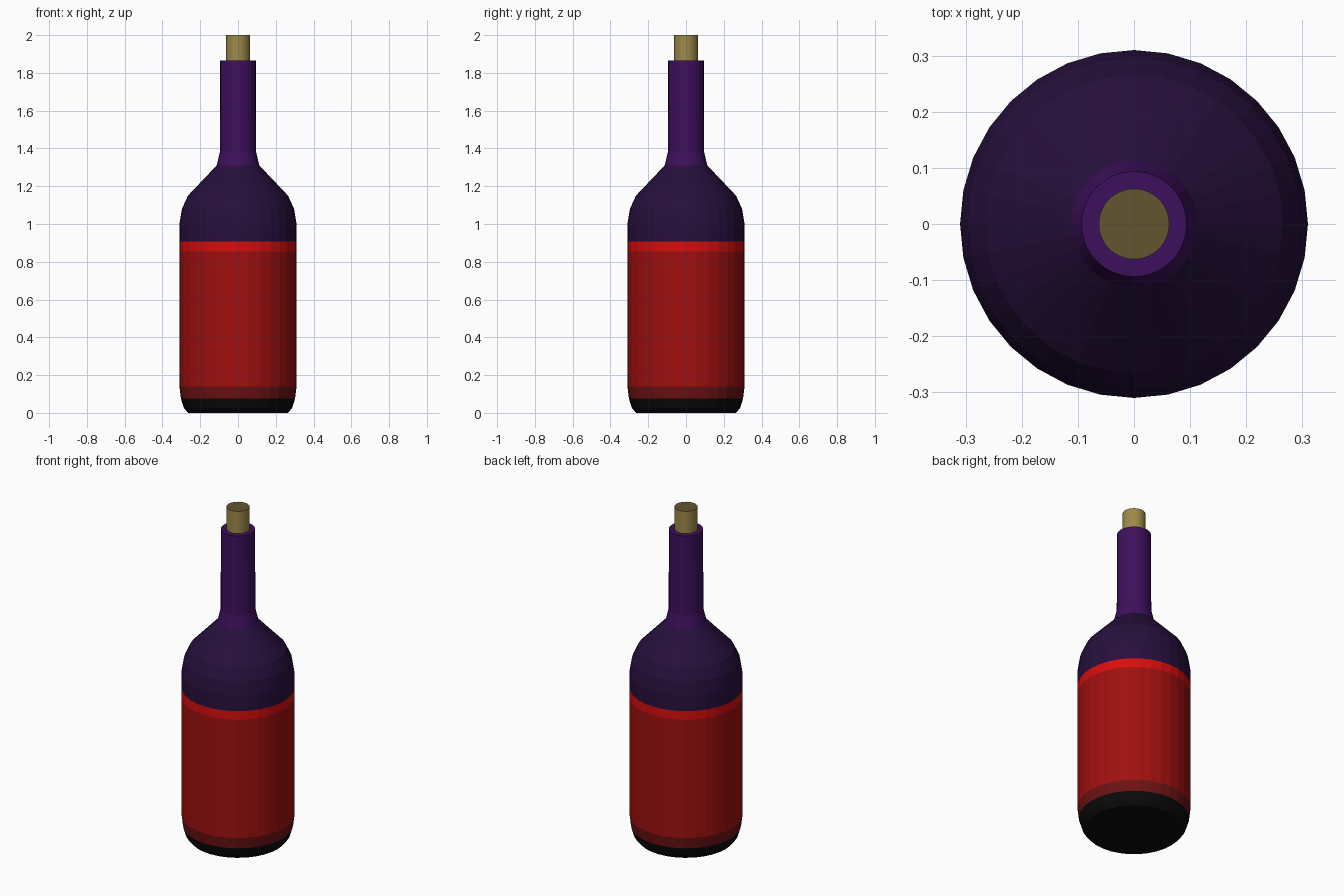
import bpy, bmesh, math

if "Cube" in bpy.data.objects:
    bpy.data.objects.remove(bpy.data.objects["Cube"])

SIDES = 32


def material(name, rgb):
    m = bpy.data.materials.new(name)
    m.diffuse_color = (*rgb, 1)
    m.use_nodes = True
    m.node_tree.nodes["Principled BSDF"].inputs["Base Color"].default_value = m.diffuse_color
    return m


black = material("black_base", (0.003, 0.003, 0.003))
dark_red = material("dark_red", (0.15, 0.006, 0.006))
red = material("label_red", (0.35, 0.005, 0.005))
bright_red = material("bright_red", (0.70, 0.004, 0.004))
glass = material("dark_purple_glass", (0.020, 0.005, 0.045))
foil = material("purple_foil", (0.048, 0.005, 0.107))
cork_side = material("cork", (0.34, 0.25, 0.065))
cork_end = material("cork_end", (0.125, 0.09, 0.031))


def lathe(name, profile, mats, rule):
    """Turn a (radius, z) profile around z, cap both ends, colour faces by rule."""
    bm = bmesh.new()
    rings = []
    for r, z in profile:
        rings.append([bm.verts.new((r * math.cos(2 * math.pi * i / SIDES),
                                    r * math.sin(2 * math.pi * i / SIDES), z))
                      for i in range(SIDES)])
    for a, b in zip(rings, rings[1:]):
        for i in range(SIDES):
            j = (i + 1) % SIDES
            bm.faces.new((a[i], a[j], b[j], b[i]))
    bm.faces.new(rings[0][::-1])
    bm.faces.new(rings[-1])
    bm.normal_update()
    for f in bm.faces:
        f.material_index = rule(f)
    mesh = bpy.data.meshes.new(name)
    bm.to_mesh(mesh)
    bm.free()
    for m in mats:
        mesh.materials.append(m)
    ob = bpy.data.objects.new(name, mesh)
    bpy.context.collection.objects.link(ob)
    return ob


# Bottle: base, label bands, shoulder and foil neck, coloured by height
band_tops = [0.075, 0.14, 0.855, 0.908, 1.31]


def band(f):
    z = f.calc_center_median().z
    return sum(z > t for t in band_tops)


lathe("bottle",
      [(0.265, 0), (0.287, 0.027), (0.302, 0.075), (0.31, 0.14), (0.31, 0.855),
       (0.31, 0.908), (0.31, 1.0), (0.297, 1.08), (0.265, 1.15), (0.113, 1.31),
       (0.095, 1.385), (0.094, 1.866)],
      [black, dark_red, red, bright_red, glass, foil], band)

# Cork with darker ends
lathe("cork", [(0.063, 1.80), (0.063, 2.0)], [cork_side, cork_end],
      lambda f: int(abs(f.normal.z) > 0.5))
